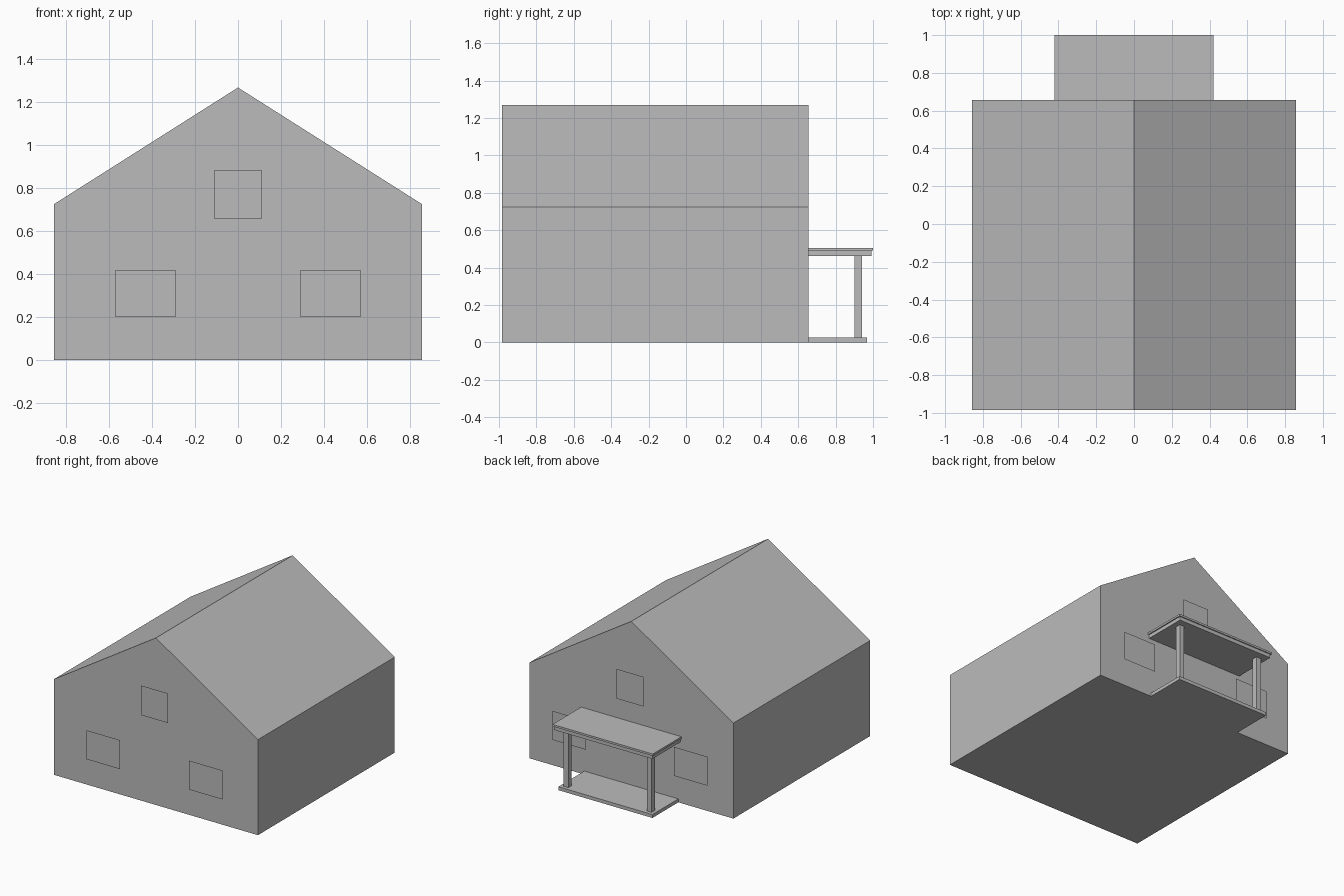
import bpy
import bmesh
from mathutils import Vector

cube = bpy.data.objects.get("Cube")
if cube:
    bpy.data.objects.remove(cube, do_unlink=True)

# One plain grey for the whole building
grey = bpy.data.materials.new("plain_grey")
grey.use_nodes = True
colour = (0.5, 0.5, 0.5, 1)
grey.diffuse_color = colour
grey.node_tree.nodes["Principled BSDF"].inputs["Base Color"].default_value = colour


def finish(name, bm):
    mesh = bpy.data.meshes.new(name)
    bm.to_mesh(mesh)
    bm.free()
    mesh.materials.append(grey)
    obj = bpy.data.objects.new(name, mesh)
    bpy.context.collection.objects.link(obj)
    return obj


def box(name, x, y, z):
    """Box from (min, max) ranges."""
    bm = bmesh.new()
    bmesh.ops.create_cube(bm, size=1)
    for v in bm.verts:
        v.co = [lo + (c + 0.5) * (hi - lo) for c, (lo, hi) in zip(v.co, (x, y, z))]
    return finish(name, bm)


def pane(name, centre, across, width, height):
    """Flat window pane; across is its horizontal direction."""
    bm = bmesh.new()
    side, up = Vector(across) * width / 2, Vector((0, 0, height / 2))
    c = Vector(centre)
    bm.faces.new([bm.verts.new(p) for p in
                  (c - side - up, c + side - up, c + side + up, c - side + up)])
    return finish(name, bm)


HALF, FRONT, BACK = 0.857, -0.985, 0.656
EAVE, RIDGE = 0.725, 1.268

# House body: gable profile extruded from front to back
bm = bmesh.new()
profile = [(-HALF, 0), (HALF, 0), (HALF, EAVE), (0, RIDGE), (-HALF, EAVE)]
gable = bm.faces.new([bm.verts.new((x, FRONT, z)) for x, z in profile])
ext = bmesh.ops.extrude_face_region(bm, geom=[gable], use_keep_orig=True)
moved = [g for g in ext["geom"] if isinstance(g, bmesh.types.BMVert)]
bmesh.ops.translate(bm, verts=moved, vec=(0, BACK - FRONT, 0))
bmesh.ops.recalc_face_normals(bm, faces=bm.faces)
finish("house_body", bm)

# Windows: standing just clear of the walls
GAP, LOW, HIGH = 0.015, 0.31, 0.77
pane("front_attic_window", (0, FRONT - GAP, HIGH), (1, 0, 0), 0.225, 0.225)
pane("back_attic_window", (0, BACK + GAP, HIGH), (-1, 0, 0), 0.225, 0.225)
for label, s in (("left", 1), ("right", -1)):
    pane(f"front_{label}_window", (s * 0.43, FRONT - GAP, LOW), (1, 0, 0), 0.28, 0.22)
    pane(f"back_{label}_window", (s * 0.51, BACK + GAP, LOW), (-1, 0, 0), 0.28, 0.22)
    for place, y in (("fore", -0.53), ("rear", 0.2)):
        pane(f"{label}_{place}_window", (s * (HALF + 0.004), y, LOW), (0, s, 0), 0.28, 0.22)

# Back porch: floor, two square posts and a canopy with a thin lip
box("porch_floor", (-0.395, 0.395), (BACK, 0.967), (0, 0.026))
for label, s in (("left", 1), ("right", -1)):
    box(f"{label}_porch_post", (s * 0.35 - 0.02, s * 0.35 + 0.02), (0.9, 0.94), (0.026, 0.462))
box("porch_canopy", (-0.412, 0.412), (BACK, 0.992), (0.462, 0.49))
box("canopy_lip", (-0.421, 0.421), (BACK, 1.0), (0.49, 0.505))
